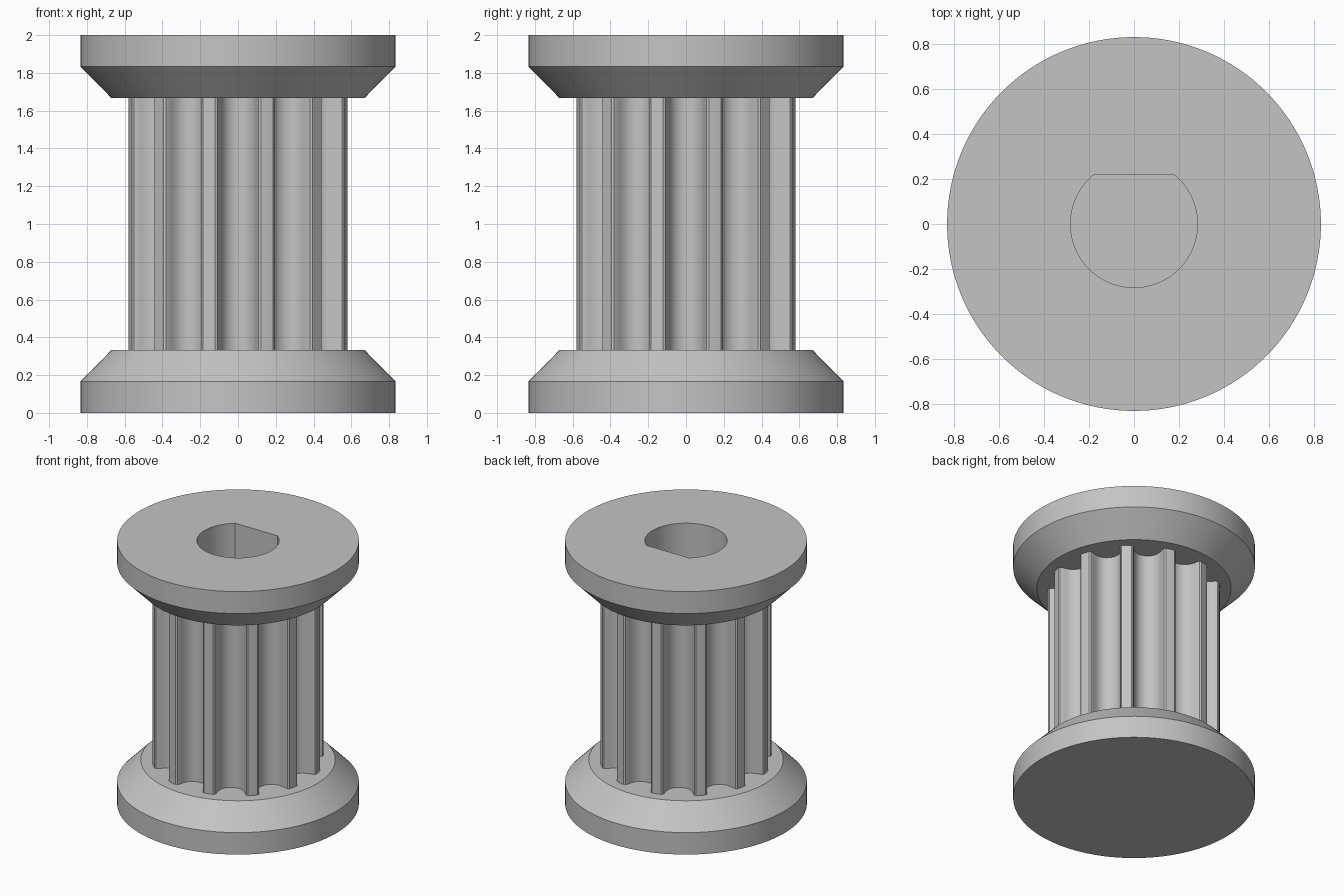
import bpy
import bmesh
from math import sin, cos, pi, asin, sqrt

HEIGHT = 2.0
FLANGE_R, SHOULDER_R = 0.833, 0.67
RIM, SHOULDER = 0.167, 0.333
TOOTH_R, TEETH = 0.592, 12
BORE_R, BORE_FLAT, BORE_FLOOR = 0.283, 0.22, 0.167

default = bpy.data.objects.get("Cube")
if default:
    bpy.data.objects.remove(default, do_unlink=True)

grey = bpy.data.materials.new("light grey")
grey.use_nodes = True
colour = (0.55, 0.55, 0.55, 1.0)
grey.diffuse_color = colour
grey.node_tree.nodes["Principled BSDF"].inputs["Base Color"].default_value = colour


def circle(radius, count=128):
    return [(radius * cos(2 * pi * i / count), radius * sin(2 * pi * i / count))
            for i in range(count)]


def loft(name, sections):
    """Solid skinned through (outline, z) sections of equal point count."""
    bm = bmesh.new()
    rings = [[bm.verts.new((x, y, z)) for x, y in outline] for outline, z in sections]
    for low, high in zip(rings, rings[1:]):
        for i in range(len(low)):
            j = (i + 1) % len(low)
            bm.faces.new((low[i], low[j], high[j], high[i]))
    bm.faces.new(rings[0][::-1])
    bm.faces.new(rings[-1])
    bmesh.ops.recalc_face_normals(bm, faces=bm.faces)
    mesh = bpy.data.meshes.new(name)
    bm.to_mesh(mesh)
    bm.free()
    mesh.materials.append(grey)
    obj = bpy.data.objects.new(name, mesh)
    bpy.context.collection.objects.link(obj)
    return obj


def toothed_outline():
    """Outer circle with a rounded belt groove centred on every step."""
    # half groove: (sideways offset, depth below the tooth tips)
    half = [(0.121, 0.0), (0.108, 0.006), (0.1, 0.022), (0.096, 0.04),
            (0.091, 0.057), (0.084, 0.074), (0.075, 0.09), (0.06, 0.106),
            (0.041, 0.118), (0.021, 0.125)]
    groove = [(-s, d) for s, d in half] + [(0, 0.127)] + [(s, d) for s, d in half[::-1]]
    mouth = sqrt(TOOTH_R ** 2 - half[0][0] ** 2)
    edge = asin(half[0][0] / TOOTH_R)
    points = []
    for k in range(TEETH):
        a = 2 * pi * k / TEETH
        for s, d in groove:
            r = mouth - d
            points.append((r * cos(a) - s * sin(a), r * sin(a) + s * cos(a)))
        # tooth tip follows the outer circle
        for t in (0.33, 0.67):
            b = a + edge + t * (2 * pi / TEETH - 2 * edge)
            points.append((TOOTH_R * cos(b), TOOTH_R * sin(b)))
    return points


def combine(target, tool, operation):
    mod = target.modifiers.new(operation.title(), 'BOOLEAN')
    mod.operation = operation
    mod.solver = 'EXACT'
    mod.object = tool
    bpy.context.view_layer.objects.active = target
    bpy.ops.object.modifier_apply(modifier=mod.name)
    bpy.data.objects.remove(tool, do_unlink=True)


# toothed barrel, ends buried in the flanges
outline = toothed_outline()
pulley = loft("belt_pulley", [(outline, SHOULDER - 0.08), (outline, HEIGHT - SHOULDER + 0.08)])

# mirrored flanges with bevelled shoulders
rim, shoulder = circle(FLANGE_R), circle(SHOULDER_R)
levels = [(rim, 0), (rim, RIM), (shoulder, SHOULDER)]
lower = loft("lower_flange", levels)
upper = loft("upper_flange", [(o, HEIGHT - z) for o, z in levels])
combine(pulley, lower, 'UNION')
combine(pulley, upper, 'UNION')

# blind D-shaped shaft bore, flat towards the back
start = asin(BORE_FLAT / BORE_R)
sweep = pi + 2 * start
d_shape = [(BORE_R * cos(pi - start + sweep * i / 72), BORE_R * sin(pi - start + sweep * i / 72))
           for i in range(73)]
bore = loft("bore_cutter", [(d_shape, BORE_FLOOR), (d_shape, HEIGHT + 0.1)])
combine(pulley, bore, 'DIFFERENCE')

# smooth curved walls, crisp edges
bpy.ops.object.select_all(action='DESELECT')
pulley.select_set(True)
bpy.context.view_layer.objects.active = pulley
bpy.ops.object.shade_smooth_by_angle(angle=0.55)
